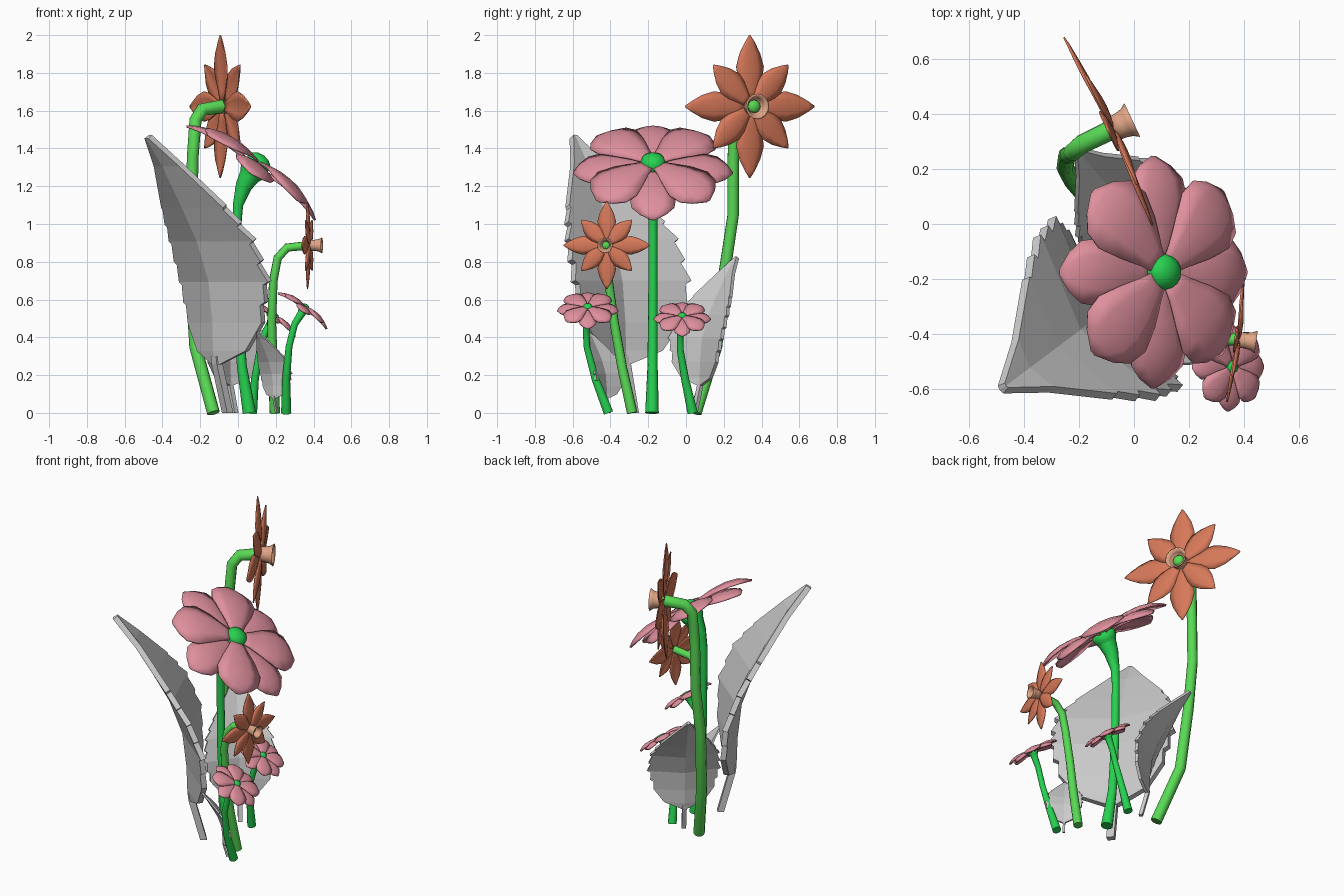
import bpy, bmesh, math
from mathutils import Vector, Matrix

if "Cube" in bpy.data.objects:
    bpy.data.objects.remove(bpy.data.objects["Cube"])


def mat(name, col):
    m = bpy.data.materials.new(name)
    m.diffuse_color = (*col, 1)
    m.use_nodes = True
    m.node_tree.nodes["Principled BSDF"].inputs["Base Color"].default_value = m.diffuse_color
    return m


ORANGE = mat("orange", (0.68, 0.19, 0.10))
PINK = mat("pink", (0.74, 0.28, 0.34))
LIME = mat("light_green", (0.10, 0.70, 0.09))
GREEN = mat("green", (0.02, 0.64, 0.08))
PEACH = mat("peach", (0.76, 0.38, 0.24))


def finish(bm, name, material=None, thick=0, smooth=False):
    me = bpy.data.meshes.new(name)
    bmesh.ops.recalc_face_normals(bm, faces=bm.faces)
    for f in bm.faces:
        f.smooth = smooth
    bm.to_mesh(me)
    bm.free()
    ob = bpy.data.objects.new(name, me)
    bpy.context.collection.objects.link(ob)
    if material:
        me.materials.append(material)
    if thick:
        s = ob.modifiers.new("thickness", 'SOLIDIFY')
        s.thickness, s.offset = thick, 0
    return ob


def skin(bm, rows):
    """Join successive rows of points with quads."""
    vs = [[bm.verts.new(p) for p in r] for r in rows]
    for a, b in zip(vs, vs[1:]):
        for i in range(len(a) - 1):
            bm.faces.new((a[i], a[i + 1], b[i + 1], b[i]))


def stem(name, pts, material):
    """Tube through points (x, y, z, radius)."""
    cu = bpy.data.curves.new(name, 'CURVE')
    cu.dimensions = '3D'
    cu.bevel_depth, cu.bevel_resolution, cu.use_fill_caps = 1, 3, True
    sp = cu.splines.new('POLY')
    sp.points.add(len(pts) - 1)
    for p, (x, y, z, r) in zip(sp.points, pts):
        p.co, p.radius = (x, y, z, 1), r
    ob = bpy.data.objects.new(name, cu)
    cu.materials.append(material)
    bpy.context.collection.objects.link(ob)


def frame(center, normal, scale):
    q = Vector(normal).normalized().to_track_quat('Z', 'Y')
    return Matrix.Translation(center) @ q.to_matrix().to_4x4() @ Matrix.Scale(scale, 4)


def petals(name, M, profile, cup, material, short, wide, lift, thick):
    """Eight petals; every second one is rescaled and raised by lift."""
    bm = bmesh.new()
    for k in range(8):
        s, sw, dz = (1, 1, 0) if k % 2 == 0 else (short, wide, lift)
        R = Matrix.Rotation(k * math.pi / 4, 4, 'Z')
        rows = []
        for r, w, h in profile:
            rows.append([M @ R @ Vector((c * w * sw, r * s, h + dz - cup * w * c * c))
                         for c in (-1, -0.5, 0, 0.5, 1)])
        skin(bm, rows)
    ob = finish(bm, name, material, thick, True)
    bpy.context.view_layer.objects.active = ob
    ob.select_set(True)
    bpy.ops.object.shade_smooth_by_angle(angle=math.radians(35))
    ob.select_set(False)


def lathe(name, M, profile, material, n=16):
    bm = bmesh.new()
    rows = [[M @ Vector((r * math.cos(a), r * math.sin(a), z))
             for a in [2 * math.pi * i / n for i in range(n + 1)]] for r, z in profile]
    skin(bm, rows)
    bmesh.ops.remove_doubles(bm, verts=bm.verts, dist=1e-5)
    finish(bm, name, material, smooth=True)


def trumpet_flower(name, center, normal, s):
    M = frame(center, normal, s)
    prof = [(0.02, 0.02, 0), (0.08, 0.042, 0.006), (0.15, 0.07, 0.008), (0.21, 0.08, 0.006),
            (0.28, 0.06, 0), (0.34, 0.028, -0.006), (0.378, 0.003, -0.012)]
    petals(name + "_petals", M, prof, 0.2, ORANGE, 0.82, 0.92, 0.012, 0.006)
    d = 0.085 if s == 1 else 0.115  # trumpet length
    lathe(name + "_trumpet", M, [(0.001, 0.01), (0.046, 0.01), (0.048, d * 0.45), (0.054, d * 0.75), (0.068, d),
                                 (0.058, d), (0.046, d * 0.75), (0.04, d * 0.5), (0.001, 0.03)], PEACH)
    lathe(name + "_stigma", M, [(0.034, 0), (0.034, 0.05), (0.024, 0.062), (0.0, 0.066)], LIME)


def open_flower(name, center, s):
    M = frame(center, (0.59, 0, 0.81), s)
    prof = [(0.02, 0.025, 0), (0.09, 0.05, 0.01), (0.18, 0.09, 0.02), (0.27, 0.122, 0.018),
            (0.34, 0.113, 0.002), (0.385, 0.07, -0.02), (0.42, 0.008, -0.045)]
    petals(name + "_petals", M, prof, 0.22, PINK, 0.985, 1.18, 0.03, 0.01)
    lathe(name + "_centre", M, [(0.06, -0.01), (0.068, 0.02), (0.058, 0.05), (0.033, 0.066), (0.0, 0.072)], GREEN)
    lathe(name + "_calyx", M, [(0.022, -0.16), (0.034, -0.1), (0.066, -0.045), (0.078, 0.0), (0, 0.02)], GREEN)


def leaf(name, base, out, s):
    """Folded, toothed blade on a square stalk; out is its leaning direction."""
    o = Vector((*out, 0)).normalized()
    side = Vector((-o.y, o.x, 0))
    b = Vector(base)
    # (lean, height, half width, toothed up to next station)
    st = [(0.07, 0.26, 0.03, 0), (0.08, 0.33, 0.21, 0), (0.085, 0.48, 0.31, 1), (0.11, 0.70, 0.375, 1),
          (0.19, 0.92, 0.355, 1), (0.29, 1.10, 0.27, 0), (0.42, 1.32, 0.11, 0), (0.53, 1.47, 0.014, 0)]
    dense = []
    for p, q in zip(st, st[1:]):
        if not p[3]:
            dense.append(p[:3])
            continue
        for i in range(2):
            for t, k in ((i / 2, 1.04), ((i + 0.85) / 2, 0.96)):
                e = [p[j] + (q[j] - p[j]) * t for j in range(3)]
                dense.append((e[0], e[1], e[2] * k))
    dense.append(st[-1][:3])
    bm = bmesh.new()
    skin(bm, [[b + s * (o * (d - 0.25 * w * abs(c)) + side * (w * c) + Vector((0, 0, z)))
               for c in (-1, -0.5, 0, 0.5, 1)] for d, z, w in dense])
    finish(bm, name + "_blade", None, 0.034 * s)
    bm = bmesh.new()
    ring = [(-1, -1), (1, -1), (1, 1), (-1, 1), (-1, -1)]
    skin(bm, [[b + s * (o * (d + 0.02 * u) + side * 0.024 * v + Vector((0, 0, z))) for u, v in ring]
              for d, z in ((0, 0), (0.07, 0.26), (0.075, 0.3))])
    bmesh.ops.remove_doubles(bm, verts=bm.verts, dist=1e-5)
    bmesh.ops.holes_fill(bm, edges=bm.edges)
    finish(bm, name + "_stalk")


# trumpet flowers
trumpet_flower("tall_orange_flower", (-0.083, 0.342, 1.622), (0.905, 0.426, 0), 1)
stem("tall_orange_stem", [(-0.13, 0.05, 0, 0.034), (-0.225, 0.16, 0.35, 0.033), (-0.25, 0.205, 0.75, 0.032),
                          (-0.245, 0.25, 1.05, 0.031), (-0.24, 0.25, 1.35, 0.031), (-0.225, 0.26, 1.55, 0.033),
                          (-0.19, 0.29, 1.605, 0.035), (-0.083, 0.342, 1.622, 0.037)], LIME)
trumpet_flower("short_orange_flower", (0.375, -0.42, 0.887), (0.99, -0.13, 0), 0.61)
stem("short_orange_stem", [(0.195, -0.285, 0, 0.028), (0.185, -0.34, 0.25, 0.026), (0.178, -0.38, 0.48, 0.024),
                           (0.187, -0.41, 0.7, 0.023), (0.21, -0.415, 0.82, 0.023),
                           (0.26, -0.418, 0.875, 0.023), (0.375, -0.42, 0.887, 0.023)], LIME)

# open pink flowers
open_flower("big_pink_flower", (0.095, -0.175, 1.305), 1)
stem("big_pink_stem", [(0.06, -0.18, 0, 0.036), (0.02, -0.177, 0.25, 0.027), (0.0, -0.175, 0.6, 0.025),
                       (-0.005, -0.175, 1.0, 0.024), (0.0, -0.175, 1.1, 0.028), (0.03, -0.175, 1.2, 0.045),
                       (0.08, -0.175, 1.285, 0.065)], GREEN)
open_flower("left_small_pink_flower", (0.35, -0.52, 0.552), 0.38)
stem("left_small_pink_stem", [(0.255, -0.41, 0, 0.027), (0.255, -0.48, 0.18, 0.021), (0.27, -0.525, 0.35, 0.018),
                              (0.30, -0.53, 0.47, 0.018), (0.345, -0.52, 0.54, 0.022)], GREEN)
open_flower("right_small_pink_flower", (0.19, -0.02, 0.505), 0.355)
stem("right_small_pink_stem", [(0.075, 0.035, 0, 0.027), (0.09, -0.005, 0.18, 0.021), (0.115, -0.03, 0.33, 0.018),
                               (0.145, -0.03, 0.43, 0.018), (0.185, -0.02, 0.495, 0.022)], GREEN)

# leaves
leaf("large_leaf", (-0.055, -0.28, 0.0), (-0.8, -0.6), 0.995)
leaf("medium_leaf", (-0.015, 0.045, 0.0), (-0.65, 0.76), 0.56)
leaf("small_leaf", (0.205, -0.405, 0.0), (-0.68, -0.73), 0.295)
